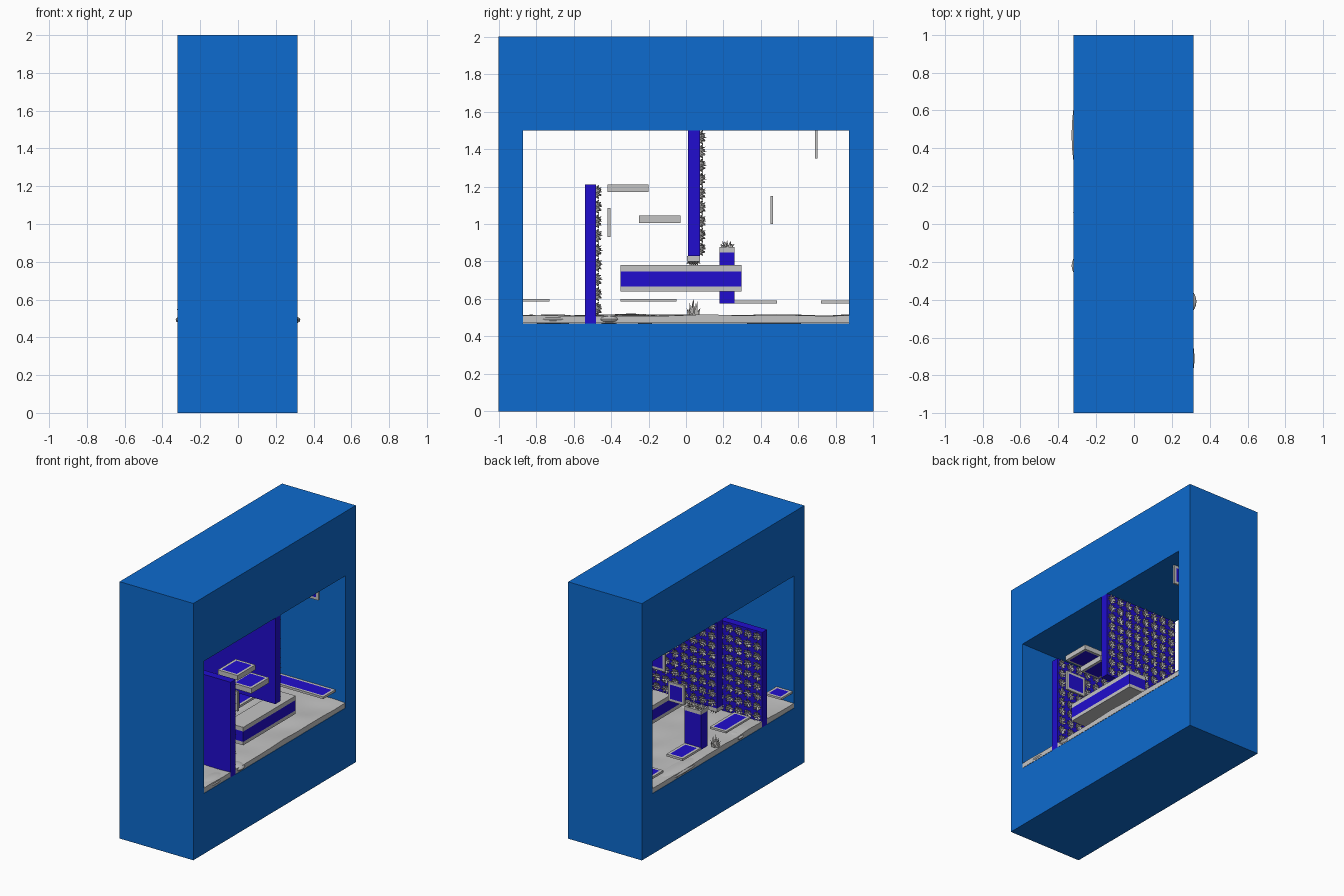
import bpy, bmesh, math, random
from mathutils import Vector, noise

random.seed(4)
cube = bpy.data.objects.get("Cube")
if cube:
    bpy.data.objects.remove(cube, do_unlink=True)


def material(name, rgb):
    m = bpy.data.materials.new(name)
    m.use_nodes = True
    m.diffuse_color = (*rgb, 1)
    m.node_tree.nodes["Principled BSDF"].inputs["Base Color"].default_value = (*rgb, 1)
    return m


BLUE = material("bright blue", (0.004, 0.145, 0.62))
DARK = material("deep violet blue", (0.015, 0.004, 0.62))
GREY = material("light grey", (0.55, 0.55, 0.55))
SPIKE = material("spike grey", (0.46, 0.45, 0.44))

X0, X1 = -0.32, 0.315


def finish(bm, name, *mats):
    me = bpy.data.meshes.new(name)
    bm.to_mesh(me)
    bm.free()
    for m in mats:
        me.materials.append(m)
    ob = bpy.data.objects.new(name, me)
    bpy.context.scene.collection.objects.link(ob)
    return ob


def box_mesh(x, y, z):
    bm = bmesh.new()
    bmesh.ops.create_cube(bm, size=1)
    for v in bm.verts:
        v.co = [a + (c + 0.5) * (b - a) for c, (a, b) in zip(v.co, (x, y, z))]
    return bm


def box(name, x, y, z, mat):
    return finish(box_mesh(x, y, z), name, mat)


def panel(name, x, y, z, axis):
    """Grey slab with a blue inset centre on both broad faces."""
    bm = box_mesh(x, y, z)
    bm.normal_update()
    broad = [f for f in bm.faces if abs(f.normal[axis]) > 0.9]
    bmesh.ops.inset_individual(bm, faces=broad, thickness=0.028)
    for f in broad:
        f.material_index = 1
    return finish(bm, name, GREY, DARK)


def tuft(bm, base, axis, width, height):
    """Fan of thin three-sided spikes around an axis."""
    axis = Vector(axis)
    u = axis.orthogonal().normalized()
    w = axis.cross(u)
    for count, tilt in ((1, 0), (5, 35), (8, 68)):
        for i in range(count):
            a = 2 * math.pi * (i + random.random() * 0.5) / count
            t = math.radians(tilt)
            side = (u * math.cos(a) + w * math.sin(a)) * math.sin(t)
            reach = random.uniform(0.85, 1.05)
            tip = base + (side * width * 0.52 + axis * height * max(math.cos(t), 0.45)) * reach
            root = base + side * width * 0.28
            ring = [bm.verts.new(root + (u * math.cos(k * 2.0944) + w * math.sin(k * 2.0944)) * width * 0.13)
                    for k in range(3)]
            top = bm.verts.new(tip)
            for k in range(3):
                bm.faces.new((ring[k], ring[(k + 1) % 3], top))


# Outer frame: four sides around an opening that runs right through
bm = bmesh.new()
loops = []
for x in (X0, X1):
    for hy, z0, z1 in ((1, 0, 2), (0.87, 0.47, 1.5)):
        loops.append([bm.verts.new((x, y, z)) for y, z in ((-hy, z0), (hy, z0), (hy, z1), (-hy, z1))])
for a, b in ((0, 1), (2, 3), (0, 2), (1, 3)):
    for i in range(4):
        j = (i + 1) % 4
        bm.faces.new((loops[a][i], loops[a][j], loops[b][j], loops[b][i]))
bmesh.ops.recalc_face_normals(bm, faces=bm.faces)
finish(bm, "outer_frame", BLUE)

# Uneven floor with soft mounds bulging over the edges
bm = bmesh.new()
bmesh.ops.create_grid(bm, x_segments=16, y_segments=44, size=1)
for v in bm.verts:
    v.co = ((X0 + X1) / 2 + v.co.x * 0.317, v.co.y * 0.87, 0.511)
    v.co.z += 0.011 * noise.noise(v.co * 5)
edge = [e for e in bm.edges if e.is_boundary]
new = bmesh.ops.extrude_edge_only(bm, edges=edge)["geom"]
for v in new:
    if isinstance(v, bmesh.types.BMVert):
        v.co.z = 0.472
bmesh.ops.recalc_face_normals(bm, faces=bm.faces)
floor = finish(bm, "uneven_floor", GREY)

mounds = [floor]
for name, x, y, length in (("left_mound", 0.25, -0.71, 0.16), ("left_small_mound", 0.26, -0.41, 0.075),
                           ("right_mound", -0.26, 0.47, 0.27), ("right_small_mound", -0.26, -0.22, 0.07)):
    bm = bmesh.new()
    bmesh.ops.create_uvsphere(bm, u_segments=24, v_segments=12, radius=1)
    for v in bm.verts:
        v.co = (x + v.co.x * 0.07, y + v.co.y * length, 0.492 + v.co.z * 0.026)
    mounds.append(finish(bm, name, GREY))
for ob in mounds:
    bpy.ops.object.select_all(action="DESELECT")
    ob.select_set(True)
    bpy.context.view_layer.objects.active = ob
    bpy.ops.object.shade_smooth_by_angle(angle=math.radians(35))

# Two dividing walls, each covered in spikes on the back
for name, y0, y1, z0, z1 in (("front_wall", -0.54, -0.48, 0.47, 1.21),
                             ("hanging_wall", 0.01, 0.075, 0.83, 1.5)):
    box(name, (X0, X1), (y0, y1), (z0, z1), DARK)
    low = max(z0, 0.51)
    rows, cols = 9, 8
    bm = bmesh.new()
    for r in range(rows):
        for c in range(cols):
            base = Vector((X0 + (c + 0.5) * (X1 - X0) / cols, y1, low + (r + 0.5) * (z1 - low) / rows))
            tuft(bm, base, (0, 1, 0), 0.08, 0.035)
    finish(bm, name + "_spikes", SPIKE)

# Long striped platform
for name, z, mat in (("platform_base", (0.64, 0.667), GREY), ("platform_stripe", (0.667, 0.747), DARK),
                     ("platform_top", (0.747, 0.78), GREY)):
    box(name, (0.14, 0.29), (-0.35, 0.295), z, mat)

# Pillar with a spiked cap
box("pillar", (-0.31, -0.17), (0.18, 0.26), (0.575, 0.848), DARK)
box("pillar_cap", (-0.31, -0.17), (0.18, 0.26), (0.848, 0.878), GREY)
bm = bmesh.new()
for x in (-0.275, -0.205):
    tuft(bm, Vector((x, 0.22, 0.875)), (0, 0, 1), 0.08, 0.042)
finish(bm, "pillar_spikes", SPIKE)

# Spike traps: one on the floor, one below the hanging wall
bm = bmesh.new()
tuft(bm, Vector((-0.285, 0.04, 0.51)), (0, 0, 1), 0.085, 0.1)
finish(bm, "floor_spikes", SPIKE)
box("hanging_spike_block", (X0, -0.24), (0.005, 0.075), (0.8, 0.83), GREY)
bm = bmesh.new()
tuft(bm, Vector((-0.28, 0.04, 0.802)), (0, 0, -1), 0.08, 0.035)
finish(bm, "hanging_spikes", SPIKE)

# Thin horizontal and upright panels
NEAR, FAR = (0.12, 0.29), (-0.31, -0.17)
for name, x, y, z in (("high_ledge", NEAR, (-0.42, -0.2), (1.172, 1.21)),
                      ("low_ledge", NEAR, (-0.25, -0.03), (1.005, 1.045)),
                      ("front_floor_plate", FAR, (-0.87, -0.73), (0.585, 0.6)),
                      ("middle_floor_plate", FAR, (-0.35, -0.05), (0.585, 0.6)),
                      ("pillar_floor_plate", FAR, (0.26, 0.485), (0.575, 0.592)),
                      ("back_floor_plate", (-0.31, 0.23), (0.72, 0.87), (0.575, 0.592))):
    panel(name, x, y, z, 2)
for name, x, y, z in (("front_upright", NEAR, (-0.418, -0.403), (0.93, 1.085)),
                      ("middle_upright", FAR, (0.45, 0.465), (1.0, 1.15)),
                      ("back_upright", (-0.31, 0.21), (0.688, 0.702), (1.35, 1.5))):
    panel(name, x, y, z, 1)
